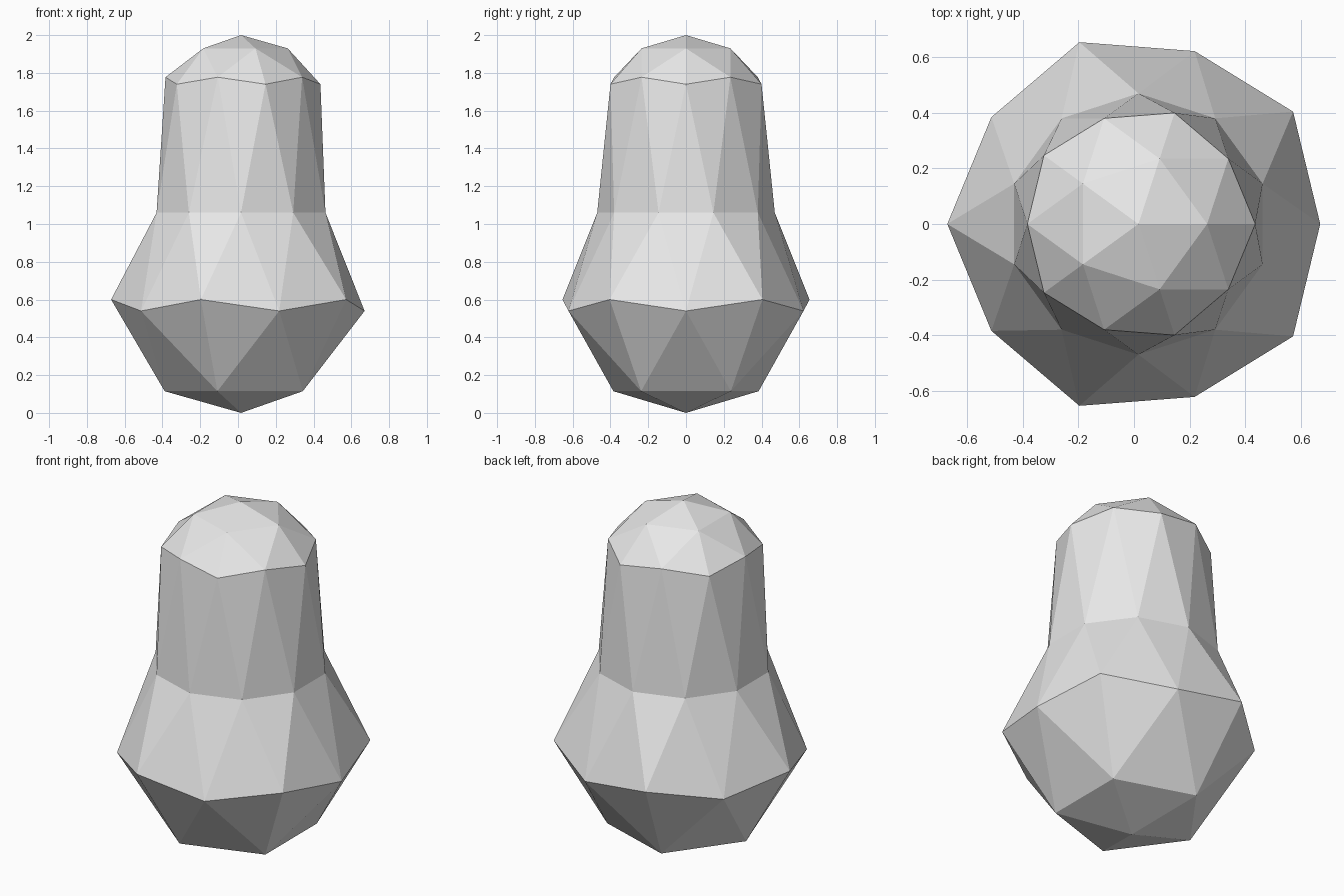
import bpy

# Remove the default cube
cube = bpy.data.objects.get("Cube")
if cube:
    bpy.data.objects.remove(cube, do_unlink=True)

CENTRE_X = 0.016
TOP_RADIUS, TOP_CENTRE = 0.47, 1.53
BASE_RADIUS, BASE_CENTRE = 0.769, 0.769
BELLY_LIFT = 0.175
WAIST_Z = 1.06

# Plain light grey
grey = bpy.data.materials.new("light grey")
grey.use_nodes = True
colour = (0.8, 0.8, 0.8, 1.0)
grey.diffuse_color = colour
grey.node_tree.nodes["Principled BSDF"].inputs["Base Color"].default_value = colour

# Faceted body: one low-poly ball stretched into a dome, waist, belly and base
bpy.ops.mesh.primitive_ico_sphere_add(subdivisions=2, radius=1, location=(0, 0, 0))
body = bpy.context.object
body.name = "faceted_body"
body.data.name = "faceted_body"

for vert in body.data.vertices:
    direction = vert.co.normalized()
    height = direction.z
    if height > 0.1:            # domed cap
        radius, z = TOP_RADIUS, TOP_CENTRE + TOP_RADIUS * height
    elif height > -0.1:         # waist ring
        radius, z = TOP_RADIUS, WAIST_Z
    else:                       # belly ring and base
        radius, z = BASE_RADIUS, BASE_CENTRE + BASE_RADIUS * height
        if height > -0.7:
            z += BELLY_LIFT
    vert.co = (CENTRE_X + radius * direction.x, radius * direction.y, z)

body.data.materials.append(grey)
bpy.ops.object.shade_flat()
